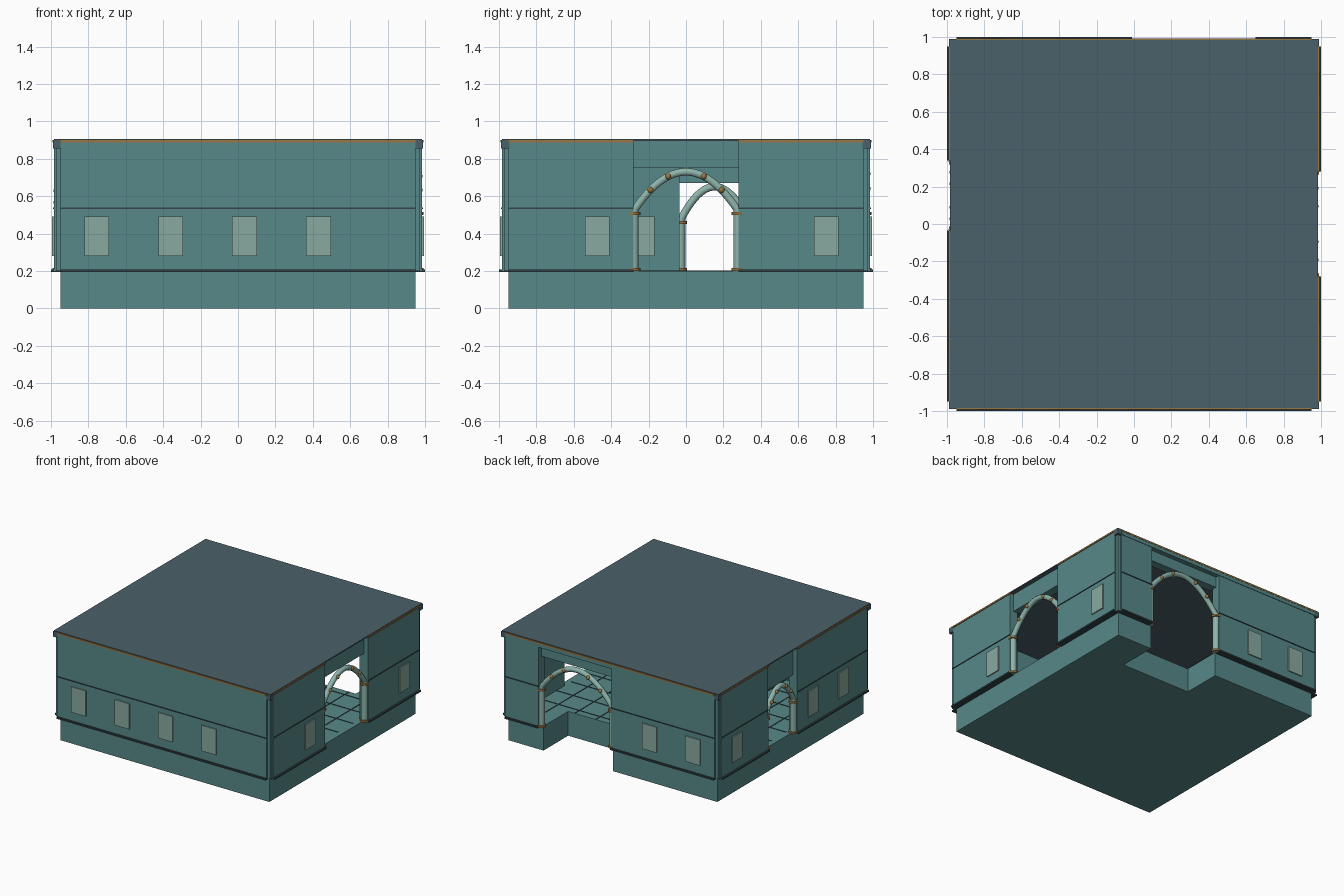
import bpy, bmesh, math
from mathutils import Vector

cube = bpy.data.objects.get("Cube")
if cube:
    bpy.data.objects.remove(cube, do_unlink=True)


def material(name, color):
    m = bpy.data.materials.new(name)
    m.use_nodes = True
    m.diffuse_color = (*color, 1)
    bsdf = next(n for n in m.node_tree.nodes if n.type == 'BSDF_PRINCIPLED')
    bsdf.inputs["Base Color"].default_value = (*color, 1)
    return m


TEAL = material("teal_panel", (0.098, 0.25, 0.25))
SLATE = material("slate_roof", (0.07, 0.12, 0.142))
DARK = material("dark_trim", (0.03, 0.055, 0.06))
PALE = material("pale_stone", (0.27, 0.46, 0.41))
GLASS = material("window_glass", (0.25, 0.40, 0.35))
GOLD = material("gold_trim", (0.32, 0.18, 0.055))


def finish(name, bm, mat):
    bmesh.ops.recalc_face_normals(bm, faces=bm.faces)
    mesh = bpy.data.meshes.new(name)
    bm.to_mesh(mesh)
    bm.free()
    mesh.materials.append(mat)
    ob = bpy.data.objects.new(name, mesh)
    bpy.context.collection.objects.link(ob)
    return ob


def smooth(ob):
    bpy.ops.object.select_all(action='DESELECT')
    ob.select_set(True)
    bpy.context.view_layer.objects.active = ob
    bpy.ops.object.shade_smooth_by_angle(angle=math.radians(40))


def boxes(name, mat, bounds):
    """One mesh from (corner, opposite corner) pairs."""
    bm = bmesh.new()
    for a, b in bounds:
        a, b = Vector(a), Vector(b)
        new = bmesh.ops.create_cube(bm, size=1)["verts"]
        for v in new:
            v.co = (a + b) / 2 + Vector(v.co[i] * abs(b[i] - a[i]) for i in range(3))
    return finish(name, bm, mat)


# Each side maps u (along the wall) and v (outward) to the plan
SIDES = {
    "front": lambda u, v, z: Vector((u, -v, z)),
    "left": lambda u, v, z: Vector((v, u, z)),
    "back": lambda u, v, z: Vector((u, v, z)),
    "right": lambda u, v, z: Vector((-v, u, z)),
}
END, INNER, FACE, FLOOR, TOP = 0.95, 0.91, 0.985, 0.2, 0.9


def side_boxes(name, mat, side, spans):
    f = SIDES[side]
    boxes(f"{side}_{name}", mat,
          [(f(u0, v0, z0), f(u1, v1, z1)) for u0, u1, v0, v1, z0, z1 in spans])


def wall(side, windows, opening=None, lintel=None, banded=False):
    spans = [(-END, END)]
    if opening:
        spans = [(-END, opening[0]), (opening[1], END)]
        side_boxes("lintel", TEAL, side, [(*opening, 0.88, END, lintel, TOP)])
    side_boxes("wall", TEAL, side, [(a, b, INNER, FACE, FLOOR, TOP) for a, b in spans])
    side_boxes("ledge", DARK, side, [(a, b, INNER, 1.0, 0.195, 0.208) for a, b in spans])
    side_boxes("rail", DARK, side, [(a, b, END, 0.99, 0.531, 0.538) for a, b in spans])
    top = [(-END, END)] if banded else spans
    side_boxes("cornice", GOLD, side, [(a, b, END, 0.991, 0.887, TOP) for a, b in top])
    if banded:
        side_boxes("frieze", TEAL, side, [(-END, END, END, 0.989, 0.858, 0.887)])
    side_boxes("windows", GLASS, side,
               [(u - 0.066, u + 0.066, 0.9, 0.994, 0.28, 0.49) for u in windows])


def arch(side, left, right, spring, apex):
    f = SIDES[side]
    mid, half, depth = (left + right) / 2, (right - left) / 2, 0.955

    def point(t):
        return f(mid + half * t, depth, apex - (apex - spring) * t * t)

    # Curved rib
    cu = bpy.data.curves.new("rib", 'CURVE')
    cu.dimensions = '3D'
    cu.bevel_depth = 0.021
    cu.bevel_resolution = 3
    steps = 24
    sp = cu.splines.new('POLY')
    sp.points.add(steps)
    for i, p in enumerate(sp.points):
        p.co = (*point(2 * i / steps - 1), 1)
    temp = bpy.data.objects.new("rib_path", cu)
    bpy.context.collection.objects.link(temp)
    bpy.context.view_layer.update()
    mesh = bpy.data.meshes.new_from_object(
        temp.evaluated_get(bpy.context.evaluated_depsgraph_get()))
    bpy.data.objects.remove(temp, do_unlink=True)
    mesh.materials.clear()
    mesh.materials.append(PALE)
    rib = bpy.data.objects.new(f"{side}_arch_rib", mesh)
    bpy.context.collection.objects.link(rib)
    smooth(rib)

    # Columns with gold collars
    def drums(name, mat, radius, levels):
        bm = bmesh.new()
        for u in (left, right):
            for z0, z1 in levels:
                new = bmesh.ops.create_cone(bm, cap_ends=True, segments=16, radius1=radius,
                                            radius2=radius, depth=z1 - z0)["verts"]
                bmesh.ops.translate(bm, verts=new, vec=f(u, depth, (z0 + z1) / 2))
        smooth(finish(f"{side}_{name}", bm, mat))

    drums("arch_columns", PALE, 0.026, [(FLOOR, spring + 0.01)])
    drums("arch_collars", GOLD, 0.036, [(FLOOR, 0.215), (spring - 0.02, spring - 0.004)])

    # Studs along the rib
    bm = bmesh.new()
    for t in (-0.68, -0.34, 0.34, 0.68):
        new = bmesh.ops.create_uvsphere(bm, u_segments=12, v_segments=8, radius=0.016)["verts"]
        out = f(0, 1, 0) * 0.016
        bmesh.ops.translate(bm, verts=new, vec=point(t) + out)
    smooth(finish(f"{side}_arch_studs", bm, GOLD))


# Plinth blocks, leaving a notch under the back entrance
NOTCH = 0.63
boxes("plinth", TEAL, [((-END, -END, 0), (0, END, FLOOR)),
                       ((0, -END, 0), (NOTCH, NOTCH, FLOOR)),
                       ((NOTCH, -END, 0), (END, END, FLOOR))])

# Floor tile joints
joints = []
for i in range(1, 10):
    c = -END + i * 0.19
    stop = NOTCH if 0 < c < NOTCH else INNER
    joints.append(((c - 0.004, -INNER, FLOOR), (c + 0.004, stop, FLOOR + 0.003)))
    if c < NOTCH:
        joints.append(((-INNER, c - 0.004, FLOOR), (INNER, c + 0.004, FLOOR + 0.003)))
    else:
        joints.append(((-INNER, c - 0.004, FLOOR), (0, c + 0.004, FLOOR + 0.003)))
boxes("floor_joints", DARK, joints)

# Walls and entrances
wall("front", (-0.755, -0.36, 0.035, 0.43), banded=True)
wall("left", (-0.475, 0.75), (-0.28, 0.28), 0.75)
wall("back", (-0.755, -0.36), (-0.01, 0.65), 0.77, banded=True)
wall("right", (0.75, -0.235, -0.63), (-0.035, 0.34), 0.67)
arch("left", -0.28, 0.28, 0.52, 0.73)
arch("back", -0.005, 0.645, 0.52, 0.745)
arch("right", -0.03, 0.335, 0.47, 0.65)

# Corner posts and caps
corners = [(sx, sy) for sx in (-1, 1) for sy in (-1, 1)]
boxes("corner_posts", TEAL, [((0.92 * x, 0.92 * y, FLOOR), (0.972 * x, 0.972 * y, TOP))
                             for x, y in corners])
boxes("corner_caps", SLATE, [((0.945 * x, 0.945 * y, 0.855), (0.988 * x, 0.988 * y, TOP))
                             for x, y in corners])

# Roof slab
boxes("roof", SLATE, [((-FACE, -FACE, 0.896), (FACE, FACE, 0.905))])
